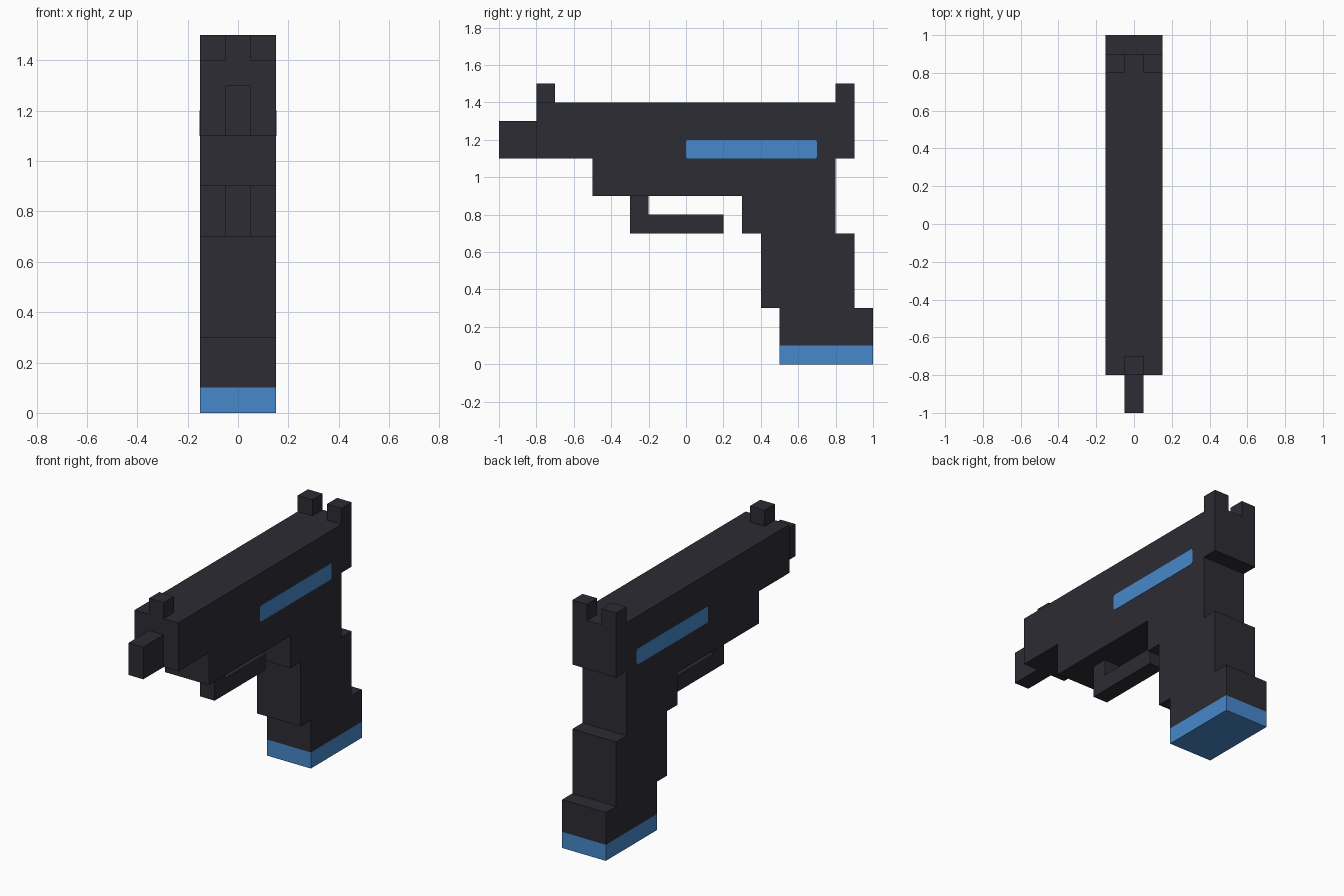
import bpy, bmesh

if "Cube" in bpy.data.objects:
    bpy.data.objects.remove(bpy.data.objects["Cube"])


def material(name, color):
    m = bpy.data.materials.new(name)
    m.diffuse_color = (*color, 1.0)
    m.use_nodes = True
    m.node_tree.nodes["Principled BSDF"].inputs["Base Color"].default_value = m.diffuse_color
    return m


DARK = material("charcoal", (0.026, 0.025, 0.034))
BLUE = material("blue", (0.063, 0.25, 0.604))


def prism(name, outline, x0, x1, mat, radius=0.0):
    """Extrude a (y, z) outline from x0 to x1, optionally rounding its corners."""
    bm = bmesh.new()
    face = bm.faces.new([bm.verts.new((x0, y, z)) for y, z in outline])
    ext = bmesh.ops.extrude_face_region(bm, geom=[face])
    verts = [v for v in ext["geom"] if isinstance(v, bmesh.types.BMVert)]
    bmesh.ops.translate(bm, verts=verts, vec=(x1 - x0, 0, 0))
    if radius:
        edges = [e for e in bm.edges
                 if abs(e.verts[0].co.x - e.verts[1].co.x) > 1e-6]
        bmesh.ops.bevel(bm, geom=edges, offset=radius, segments=3,
                        profile=0.5, affect="EDGES")
    bmesh.ops.recalc_face_normals(bm, faces=bm.faces[:])
    mesh = bpy.data.meshes.new(name)
    bm.to_mesh(mesh)
    bm.free()
    mesh.materials.append(mat)
    obj = bpy.data.objects.new(name, mesh)
    bpy.context.collection.objects.link(obj)
    return obj


def rect(y0, y1, z0, z1):
    return [(y0, z0), (y1, z0), (y1, z1), (y0, z1)]


W = 0.15   # half width of the body
N = 0.05   # half width of the narrow parts

# Slide, frame and stepped grip as one profile
prism("body", [(-0.8, 1.4), (-0.8, 1.1), (-0.5, 1.1), (-0.5, 0.9),
               (0.3, 0.9), (0.3, 0.7), (0.4, 0.7), (0.4, 0.3),
               (0.5, 0.3), (0.5, 0.1), (1.0, 0.1), (1.0, 0.3),
               (0.9, 0.3), (0.9, 0.7), (0.8, 0.7), (0.8, 1.1),
               (0.9, 1.1), (0.9, 1.4)], -W, W, DARK)

# Blue base under the grip
prism("grip_base", rect(0.5, 1.0, 0.0, 0.1), -W, W, BLUE)

# Barrel and front sight
prism("barrel", rect(-1.0, -0.8, 1.1, 1.3), -N, N, DARK)
prism("front_sight", rect(-0.8, -0.7, 1.4, 1.5), -N, N, DARK)

# L-shaped guard below the frame
prism("trigger_guard", [(-0.3, 0.9), (-0.3, 0.7), (0.2, 0.7), (0.2, 0.8),
                        (-0.2, 0.8), (-0.2, 0.9)], -N, N, DARK)

# Paired rear sights and rounded side stripes
for side, s in (("right", 1), ("left", -1)):
    prism("rear_sight_" + side, rect(0.8, 0.9, 1.4, 1.5), s * N, s * W, DARK)
    prism("side_stripe_" + side, rect(0.0, 0.7, 1.1, 1.2),
          s * (W - 0.003), s * (W + 0.002), BLUE, radius=0.012)
